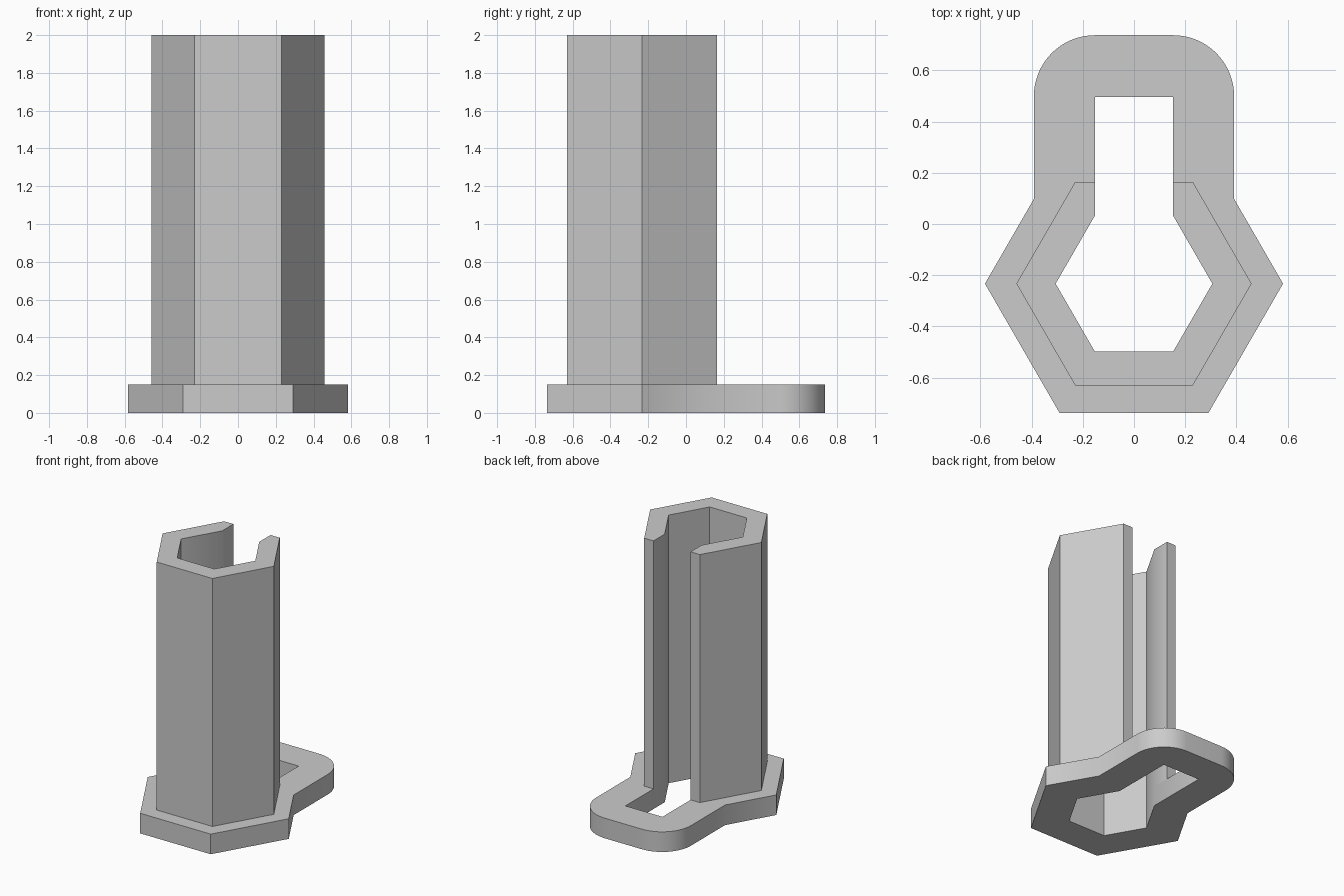
import bpy
import bmesh
from math import sin, cos, pi, radians

cube = bpy.data.objects.get("Cube")
if cube:
    bpy.data.objects.remove(cube, do_unlink=True)

# Main dimensions
HEX_Y = -0.233       # centre of the hexagonal bore
BORE = 0.306         # hexagon corner radii
TUBE = 0.459
FLANGE = 0.582
SLOT = BORE / 2      # half width of the slot
ARM = 0.391          # half width of the rear arm
BACK = 0.737
FLANGE_TOP = 0.15

grey = bpy.data.materials.new("light grey")
grey.use_nodes = True
colour = (0.6, 0.6, 0.6, 1)
grey.diffuse_color = colour
grey.node_tree.nodes["Principled BSDF"].inputs["Base Color"].default_value = colour


def hexagon_half(radius):
    """Front middle, front corner, side corner and rear corner on the left."""
    flat = radius * cos(pi / 6)
    return [(0, HEX_Y - flat), (radius / 2, HEX_Y - flat),
            (radius, HEX_Y), (radius / 2, HEX_Y + flat)]


def mirrored_prism(name, outline, bottom, top):
    """Extrude a half outline upwards and mirror it across x = 0."""
    bm = bmesh.new()
    face = bm.faces.new([bm.verts.new((x, y, bottom)) for x, y in outline])
    result = bmesh.ops.extrude_face_region(bm, geom=[face], use_keep_orig=True)
    for item in result["geom"]:
        if isinstance(item, bmesh.types.BMVert):
            item.co.z = top
    bmesh.ops.recalc_face_normals(bm, faces=bm.faces)
    # Leave the mirror plane open so the halves join cleanly
    seam = [f for f in bm.faces if all(abs(v.co.x) < 1e-5 for v in f.verts)]
    bmesh.ops.delete(bm, geom=seam, context='FACES')
    mesh = bpy.data.meshes.new(name)
    bm.to_mesh(mesh)
    bm.free()
    mesh.materials.append(grey)
    obj = bpy.data.objects.new(name, mesh)
    bpy.context.collection.objects.link(obj)
    mirror = obj.modifiers.new("Mirror", 'MIRROR')
    mirror.use_clip = True
    bpy.ops.object.select_all(action='DESELECT')
    obj.select_set(True)
    bpy.context.view_layer.objects.active = obj
    bpy.ops.object.modifier_apply(modifier=mirror.name)
    bpy.ops.object.shade_smooth_by_angle(angle=radians(35))
    return obj


bore = hexagon_half(BORE)

# Hexagonal tube with an open slot along its rear wall
tube = hexagon_half(TUBE)
mirrored_prism("hexagonal_tube",
               tube + [(SLOT, tube[-1][1])] + bore[::-1],
               FLANGE_TOP, 2)

# Flange: larger hexagon running into a rear arm with rounded corners
flange = hexagon_half(FLANGE)[:3]
flange.append((ARM, HEX_Y + (FLANGE - ARM) * 3 ** 0.5))
corner = ARM - SLOT
steps = 16
for i in range(steps + 1):
    a = pi / 2 * i / steps
    flange.append((SLOT + corner * cos(a), BACK - corner + corner * sin(a)))
flange.append((0, BACK))
slot_end = BACK - corner - 0.003
mirrored_prism("base_flange",
               flange + [(0, slot_end), (SLOT, slot_end)] + bore[::-1],
               0, FLANGE_TOP)
